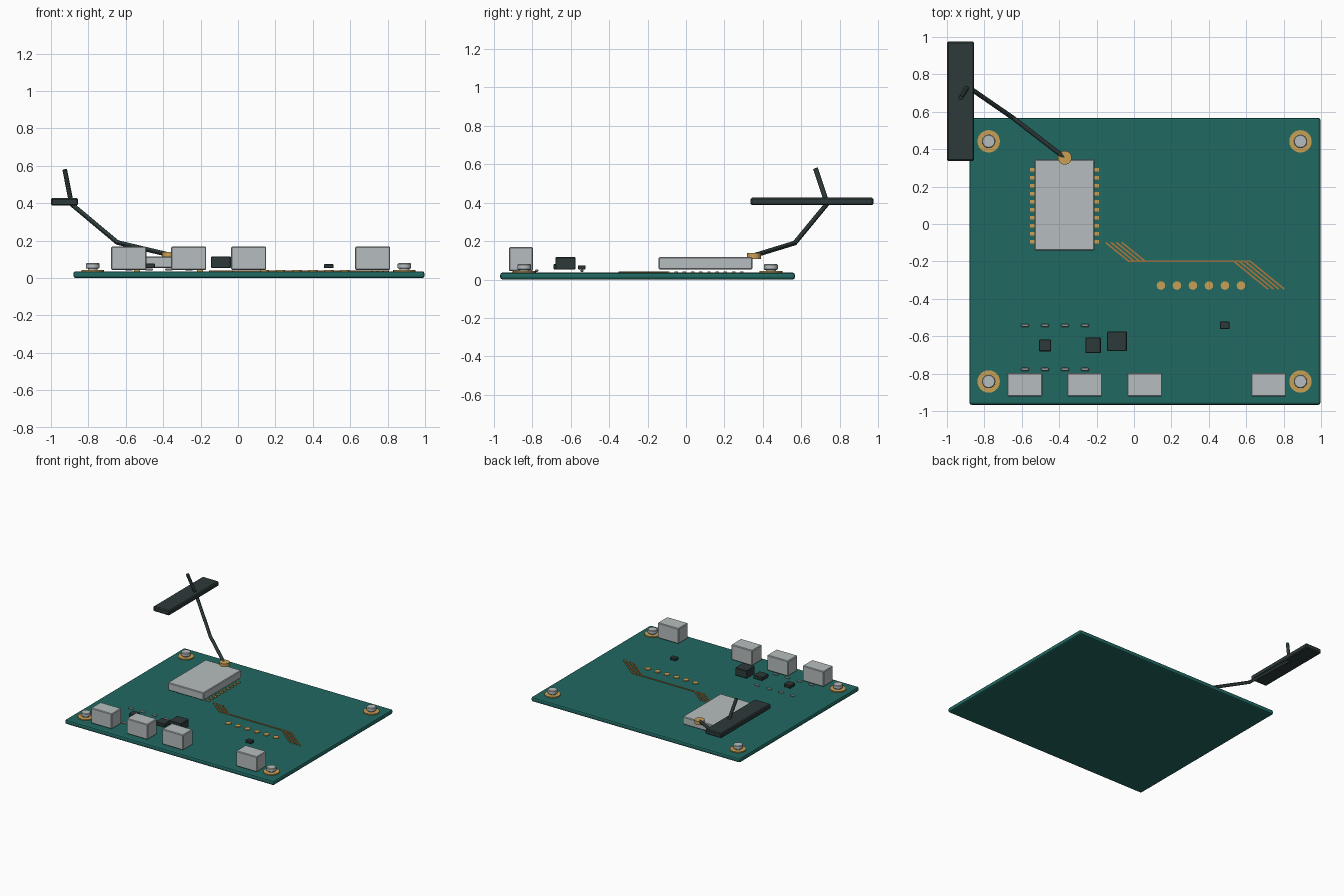
import bpy
import math
from mathutils import Vector

if "Cube" in bpy.data.objects:
    bpy.data.objects.remove(bpy.data.objects["Cube"])


def material(name, rgb):
    m = bpy.data.materials.new(name)
    m.diffuse_color = (*rgb, 1)
    m.use_nodes = True
    m.node_tree.nodes["Principled BSDF"].inputs["Base Color"].default_value = m.diffuse_color
    return m


TEAL = material("board teal", (0.015, 0.14, 0.12))
METAL = material("silver metal", (0.47, 0.51, 0.52))
BLACK = material("charcoal", (0.027, 0.042, 0.042))
GOLD = material("gold", (0.58, 0.35, 0.09))
COPPER = material("trace copper", (0.40, 0.19, 0.045))


def finish(obj, name, mat, bevel=0.0, segments=1):
    obj.name = name
    obj.data.materials.append(mat)
    if bevel:
        b = obj.modifiers.new("bevel", 'BEVEL')
        b.width = bevel
        b.segments = segments
    return obj


def box(name, x, y, z, mat, bevel=0.0, segments=1):
    """Box from (min, max) pairs."""
    bpy.ops.mesh.primitive_cube_add(size=1, location=[sum(p) / 2 for p in (x, y, z)])
    o = bpy.context.object
    o.scale = [p[1] - p[0] for p in (x, y, z)]
    bpy.ops.object.transform_apply(location=False, rotation=False, scale=True)
    return finish(o, name, mat, bevel, segments)


def block(name, cx, cy, sx, sy, z, mat, bevel=0.0):
    return box(name, (cx - sx / 2, cx + sx / 2), (cy - sy / 2, cy + sy / 2), z, mat, bevel)


def disc(name, x, y, z, r, mat, sides=24, bevel=0.0):
    bpy.ops.mesh.primitive_cylinder_add(vertices=sides, radius=r, depth=z[1] - z[0],
                                        location=(x, y, sum(z) / 2))
    o = finish(bpy.context.object, name, mat, bevel)
    bpy.ops.object.shade_smooth_by_angle()
    return o


def rod(name, a, b, r, mat, sides=12):
    a, b = Vector(a), Vector(b)
    d = b - a
    bpy.ops.mesh.primitive_cylinder_add(vertices=sides, radius=r, depth=d.length,
                                        location=(a + b) / 2,
                                        rotation=d.to_track_quat('Z', 'Y').to_euler())
    o = finish(bpy.context.object, name, mat)
    bpy.ops.object.shade_smooth_by_angle()
    return o


def strip(name, points, width, z, mat):
    """Flat ribbon, mitred only by overlap, following 2D points."""
    for i, (a, b) in enumerate(zip(points, points[1:])):
        a, b = Vector(a), Vector(b)
        d = b - a
        mid = (a + b) / 2
        o = block(f"{name}_{i}", 0, 0, d.length + width * 0.5, width, z, mat)
        o.location.x, o.location.y = mid
        o.rotation_euler.z = math.atan2(d.y, d.x)


# circuit board
box("board", (-0.88, 0.997), (-0.967, 0.567), (0.0, 0.036), TEAL, 0.012, 2)

# mounting screws at the corners
for x in (-0.777, 0.89):
    for y in (-0.842, 0.442):
        disc("screw_pad", x, y, (0.034, 0.044), 0.06, GOLD)
        disc("screw_stem", x, y, (0.042, 0.055), 0.026, METAL)
        disc("screw_head", x, y, (0.05, 0.08), 0.036, METAL, 24, 0.004)

# front edge connectors
for x in (-0.584, -0.264, 0.057, 0.72):
    block("connector", x, -0.859, 0.188, 0.124, (0.044, 0.168), METAL, 0.005)

# shielded radio module with edge pins
box("radio_module", (-0.532, -0.211), (-0.142, 0.345), (0.053, 0.116), METAL, 0.005)
for x in (-0.54, -0.203):
    for i in range(10):
        block("module_pin", x, 0.291 - 0.0428 * i, 0.032, 0.018, (0.036, 0.043), GOLD)

# chips
for x, y, sx, sy, top in ((-0.476, -0.649, 0.063, 0.063, 0.077),
                          (-0.219, -0.649, 0.083, 0.083, 0.08),
                          (-0.091, -0.627, 0.105, 0.105, 0.116),
                          (0.485, -0.542, 0.052, 0.04, 0.074)):
    block("chip", x, y, sx, sy, (0.053, top), BLACK, 0.003)

# small surface parts in two rows
for y in (-0.542, -0.777):
    for i in range(4):
        block("resistor", -0.583 + 0.107 * i, y, 0.042, 0.017, (0.04, 0.052), METAL, 0.004)

# test pads
for i in range(6):
    disc("test_pad", 0.144 + 0.0856 * i, -0.329, (0.035, 0.042), 0.023, GOLD, 16)

# bundle of four traces
for k in range(4):
    s = 0.029 * k
    strip("trace", [(-0.15 + s, -0.1), (-0.027 + s, -0.2), (0.535 + s, -0.2),
                    (0.715 + s, -0.347)], 0.009, (0.035, 0.041), COPPER)

# antenna socket, cable and blade
disc("antenna_socket", -0.37, 0.354, (0.108, 0.138), 0.037, GOLD)
path = [(-0.37, 0.354, 0.125), (-0.645, 0.566, 0.19), (-0.89, 0.735, 0.395),
        (-0.926, 0.674, 0.578)]
for i, (a, b) in enumerate(zip(path, path[1:])):
    rod(f"antenna_cable_{i}", a, b, 0.0125, BLACK)
for p in path[1:3]:
    bpy.ops.mesh.primitive_uv_sphere_add(segments=12, ring_count=8, radius=0.0125, location=p)
    finish(bpy.context.object, "cable_joint", BLACK)
    bpy.ops.object.shade_smooth_by_angle()
box("antenna_blade", (-1.0, -0.855), (0.337, 0.975), (0.387, 0.427), BLACK, 0.007)
